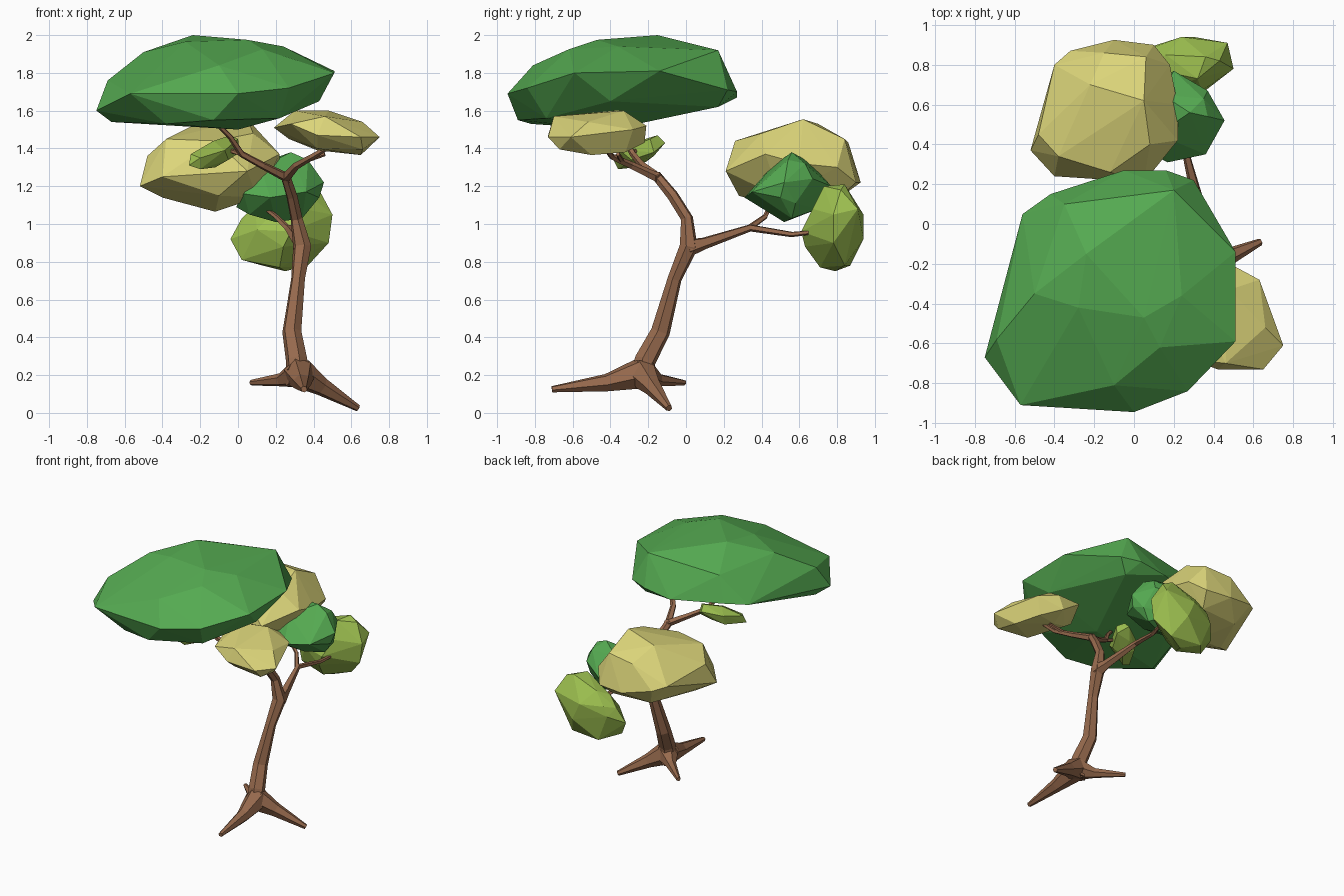
import bpy, bmesh, math
from mathutils import Vector


def material(name, rgb):
    m = bpy.data.materials.new(name)
    m.diffuse_color = (*rgb, 1)
    return m


BARK = material("brown_bark", (0.31, 0.145, 0.075))
DARK = material("dark_green", (0.09, 0.40, 0.082))
LIGHT = material("light_green", (0.34, 0.53, 0.08))
YELLOW = material("pale_yellow", (0.72, 0.67, 0.195))


def finish(bm, name, mat):
    bmesh.ops.recalc_face_normals(bm, faces=bm.faces[:])
    mesh = bpy.data.meshes.new(name)
    bm.to_mesh(mesh)
    bm.free()
    mesh.materials.append(mat)
    ob = bpy.data.objects.new(name, mesh)
    bpy.context.collection.objects.link(ob)


def clump(name, mat, rim, crown, base):
    """Faceted leaf clump: hull of a rim, a crown and an underside."""
    bm = bmesh.new()
    for p in rim + crown + base:
        bm.verts.new(p)
    res = bmesh.ops.convex_hull(bm, input=bm.verts[:])
    junk = {v for v in res["geom_interior"] + res["geom_unused"]
            if isinstance(v, bmesh.types.BMVert)}
    bmesh.ops.delete(bm, geom=list(junk), context='VERTS')
    finish(bm, name, mat)


def limb(name, path, sides=6):
    """Tapered low-poly tube through (x, y, z, radius) points."""
    bm = bmesh.new()
    pts = [Vector(p[:3]) for p in path]
    rings = []
    side = None
    for i, p in enumerate(pts):
        t = (pts[min(i + 1, len(pts) - 1)] - pts[max(i - 1, 0)]).normalized()
        if side is None:
            side = t.orthogonal().normalized()
        side = (side - t * side.dot(t)).normalized()
        up = t.cross(side)
        r = path[i][3]
        rings.append([bm.verts.new(p + r * (side * math.cos(a) + up * math.sin(a)))
                      for a in (2 * math.pi * k / sides for k in range(sides))])
    for a, b in zip(rings, rings[1:]):
        for k in range(sides):
            n = (k + 1) % sides
            bm.faces.new((a[k], a[n], b[n], b[k]))
    bm.faces.new(rings[0])
    bm.faces.new(rings[-1])
    finish(bm, name, BARK)


# Trunk
limb("trunk", [(0.32, -0.24, 0.15, 0.07), (0.31, -0.215, 0.28, 0.058),
               (0.285, -0.135, 0.43, 0.052), (0.318, -0.06, 0.71, 0.038),
               (0.34, 0.015, 0.88, 0.05), (0.31, 0.005, 1.03, 0.033),
               (0.285, -0.07, 1.15, 0.031), (0.25, -0.16, 1.26, 0.027)])

# Roots
hub = (0.325, -0.235, 0.21, 0.085)
for name, mid, tip in [
        ("right_root", (0.44, -0.18, 0.14, 0.05), (0.635, -0.09, 0.025, 0.018)),
        ("left_root", (0.23, -0.15, 0.175, 0.036), (0.07, -0.01, 0.16, 0.015)),
        ("front_root", (0.34, -0.42, 0.16, 0.048), (0.35, -0.71, 0.125, 0.017))]:
    limb(name, [hub, mid, tip])

# Branches
limb("left_branch", [(0.27, -0.14, 1.24, 0.027), (0.13, -0.23, 1.31, 0.02),
                     (0.02, -0.28, 1.37, 0.018), (-0.04, -0.33, 1.46, 0.015),
                     (-0.12, -0.38, 1.54, 0.012)], 5)
limb("left_twig", [(0.02, -0.28, 1.37, 0.014), (-0.08, -0.26, 1.40, 0.01)], 5)
limb("right_branch", [(0.25, -0.14, 1.24, 0.027), (0.31, -0.29, 1.31, 0.021),
                      (0.39, -0.39, 1.355, 0.017), (0.5, -0.44, 1.42, 0.012)], 5)
limb("right_twig", [(0.35, -0.34, 1.335, 0.015), (0.46, -0.36, 1.37, 0.011)], 5)
limb("back_branch", [(0.34, 0.01, 0.875, 0.05), (0.325, 0.1, 0.9, 0.033),
                     (0.265, 0.34, 0.98, 0.02), (0.30, 0.56, 0.945, 0.015),
                     (0.32, 0.65, 0.955, 0.012)], 5)
limb("back_twig", [(0.265, 0.33, 0.975, 0.018), (0.2, 0.42, 1.04, 0.014),
                   (0.12, 0.45, 1.1, 0.011)], 5)

# Main canopy
clump("main_canopy", DARK,
      [(-0.75, -0.67, 1.6), (-0.57, -0.91, 1.69), (0, -0.945, 1.69),
       (0.27, -0.84, 1.72), (0.51, -0.59, 1.8), (0.51, -0.14, 1.81),
       (0.4, 0.0, 1.75), (0.3, 0.22, 1.71), (0.16, 0.27, 1.7),
       (-0.05, 0.27, 1.67), (-0.42, 0.15, 1.69), (-0.56, 0.05, 1.68)],
      [(-0.24, -0.15, 2.0), (0.05, -0.47, 1.975), (0.2, 0.17, 1.92),
       (-0.28, -0.42, 1.965), (0.24, -0.36, 1.94), (-0.35, 0.1, 1.87),
       (-0.5, -0.35, 1.91), (-0.1, -0.81, 1.84), (-0.69, -0.58, 1.76),
       (0.13, -0.62, 1.925)],
      [(-0.67, -0.6, 1.54), (-0.38, -0.82, 1.53), (-0.13, -0.89, 1.55),
       (0.22, -0.74, 1.56), (0, -0.4, 1.5), (0.43, -0.4, 1.65),
       (-0.4, 0.0, 1.64), (0.22, 0.17, 1.62)])

# Back yellow clump
clump("back_yellow_clump", YELLOW,
      [(-0.52, 0.37, 1.2), (-0.4, 0.24, 1.25), (0.05, 0.21, 1.28),
       (0.22, 0.42, 1.37), (0.22, 0.6, 1.32), (0.18, 0.8, 1.3),
       (0.1, 0.9, 1.22), (-0.1, 0.925, 1.22), (-0.32, 0.87, 1.27),
       (-0.4, 0.8, 1.3), (-0.48, 0.45, 1.36)],
      [(-0.38, 0.34, 1.45), (-0.22, 0.7, 1.53), (0.05, 0.62, 1.555),
       (0.08, 0.4, 1.48), (-0.12, 0.26, 1.44), (0.06, 0.84, 1.45),
       (-0.15, 0.86, 1.43)],
      [(-0.12, 0.55, 1.065), (-0.4, 0.45, 1.14), (-0.1, 0.28, 1.15),
       (0.1, 0.5, 1.14), (0.05, 0.8, 1.13), (-0.25, 0.78, 1.13)])

# Back dark green clump
clump("back_green_clump", DARK,
      [(0.2, 0.77, 1.2), (0.37, 0.67, 1.24), (0.455, 0.52, 1.22),
       (0.36, 0.35, 1.17), (0.17, 0.31, 1.14), (0.03, 0.38, 1.16),
       (-0.01, 0.6, 1.09), (0.43, 0.5, 1.14)],
      [(0.28, 0.56, 1.38), (0.37, 0.54, 1.34), (0.12, 0.45, 1.3),
       (0.14, 0.65, 1.33), (0.35, 0.63, 1.32)],
      [(0.2, 0.52, 1.01), (0.34, 0.56, 1.03), (0.06, 0.46, 1.05),
       (0.2, 0.7, 1.08), (0.4, 0.58, 1.11)])

# Back light green clump, leaning to the right
clump("back_light_clump", LIGHT,
      [(0.5, 0.78, 1.05), (0.47, 0.91, 1.08), (0.34, 0.67, 1.08),
       (0.28, 0.61, 0.96), (0.24, 0.94, 1.05), (0.3, 0.94, 0.92),
       (0.48, 0.78, 0.9), (0.1, 0.66, 0.97), (0.08, 0.88, 1.05)],
      [(0.43, 0.82, 1.18), (0.36, 0.84, 1.21), (0.32, 0.73, 1.2),
       (0.16, 0.85, 1.14), (0.09, 0.78, 1.1), (0.02, 0.81, 1.03)],
      [(0.37, 0.84, 0.78), (0.25, 0.79, 0.75), (0.02, 0.74, 0.81),
       (-0.04, 0.78, 0.92), (0.05, 0.88, 0.98), (0.13, 0.87, 0.78),
       (0.24, 0.63, 0.88), (0.22, 0.71, 0.77)])

# Front yellow clump
clump("front_yellow_clump", YELLOW,
      [(0.19, -0.45, 1.51), (0.28, -0.68, 1.53), (0.42, -0.73, 1.47),
       (0.65, -0.73, 1.46), (0.75, -0.61, 1.46), (0.63, -0.28, 1.5),
       (0.5, -0.21, 1.52), (0.3, -0.23, 1.53), (0.45, -0.22, 1.43)],
      [(0.3, -0.38, 1.6), (0.48, -0.33, 1.6), (0.46, -0.7, 1.57),
       (0.66, -0.52, 1.54)],
      [(0.65, -0.5, 1.365), (0.42, -0.36, 1.39), (0.42, -0.64, 1.4),
       (0.58, -0.32, 1.38), (0.27, -0.42, 1.45), (0.66, -0.67, 1.395)])

# Small light green clump under the canopy
clump("small_light_clump", LIGHT,
      [(-0.26, -0.36, 1.31), (-0.25, -0.33, 1.37), (-0.2, -0.39, 1.35),
       (-0.18, -0.19, 1.4), (-0.18, -0.21, 1.33), (-0.07, -0.35, 1.39),
       (-0.05, -0.29, 1.34)],
      [(-0.13, -0.25, 1.44), (-0.04, -0.15, 1.47), (0.0, -0.19, 1.45),
       (-0.05, -0.11, 1.43)],
      [(-0.2, -0.36, 1.29), (-0.12, -0.27, 1.30), (0.01, -0.17, 1.38),
       (-0.1, -0.17, 1.36)])
